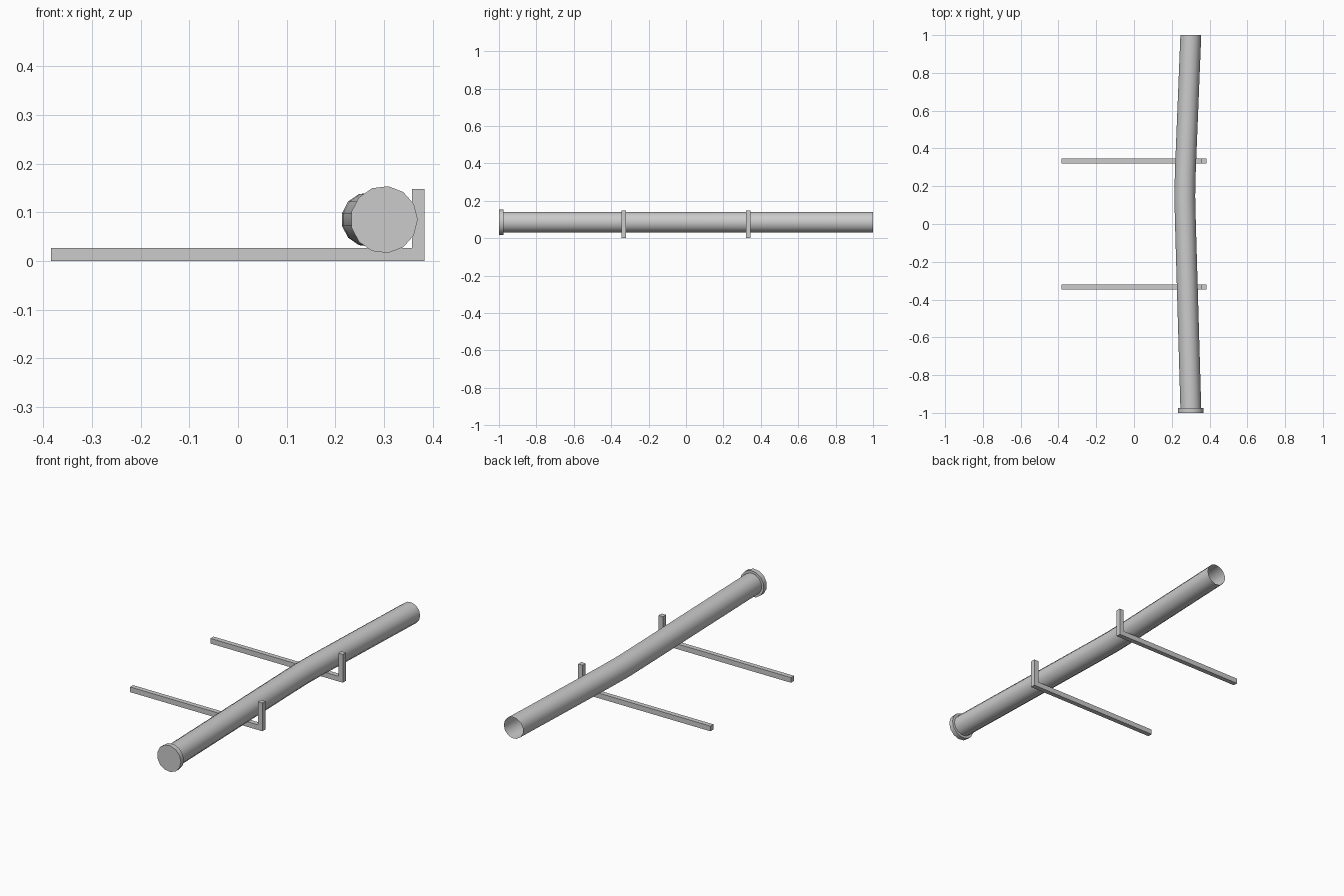
import bpy, bmesh, math

if "Cube" in bpy.data.objects:
    bpy.data.objects.remove(bpy.data.objects["Cube"])

SIDES = 13
PIPE_Z = 0.085


def mesh_object(name, bm, smooth=False):
    bmesh.ops.recalc_face_normals(bm, faces=bm.faces)
    me = bpy.data.meshes.new(name)
    bm.to_mesh(me)
    bm.free()
    ob = bpy.data.objects.new(name, me)
    bpy.context.collection.objects.link(ob)
    if smooth:
        bpy.context.view_layer.objects.active = ob
        ob.select_set(True)
        bpy.ops.object.shade_smooth_by_angle(angle=math.radians(40))
        ob.select_set(False)
    return ob


def ring(bm, x, y, r):
    return [bm.verts.new((x + r * math.cos(2 * math.pi * i / SIDES), y,
                          PIPE_Z + r * math.sin(2 * math.pi * i / SIDES)))
            for i in range(SIDES)]


def loft(bm, rings):
    for a, b in zip(rings, rings[1:]):
        for i in range(SIDES):
            j = (i + 1) % SIDES
            bm.faces.new((a[i], a[j], b[j], b[i]))


# L-shaped brackets: long bar with an upright at the outer end
profile = [(-0.384, 0), (0.383, 0), (0.383, 0.148),
           (0.357, 0.148), (0.357, 0.027), (-0.384, 0.027)]
for name, y in (("front_bracket", -0.333), ("back_bracket", 0.333)):
    bm = bmesh.new()
    face = bm.faces.new([bm.verts.new((x, y - 0.0125, z)) for x, z in profile])
    ext = bmesh.ops.extrude_face_region(bm, geom=[face], use_keep_orig=True)
    verts = [v for v in ext["geom"] if isinstance(v, bmesh.types.BMVert)]
    bmesh.ops.translate(bm, verts=verts, vec=(0, 0.025, 0))
    mesh_object(name, bm)

# Bent pipe, open at the back
bm = bmesh.new()
path = [(0.300, -0.976), (0.271, 0.02), (0.268, 0.15), (0.271, 0.28), (0.300, 1.0)]
loft(bm, [ring(bm, x, y, 0.056) for x, y in path])
mesh_object("pipe", bm, True)

# End cap closing the front of the pipe
bm = bmesh.new()
ends = [ring(bm, 0.300, y, 0.069) for y in (-1.0, -0.975)]
loft(bm, ends)
for e in ends:
    bm.faces.new(e)
mesh_object("end_cap", bm, True)
